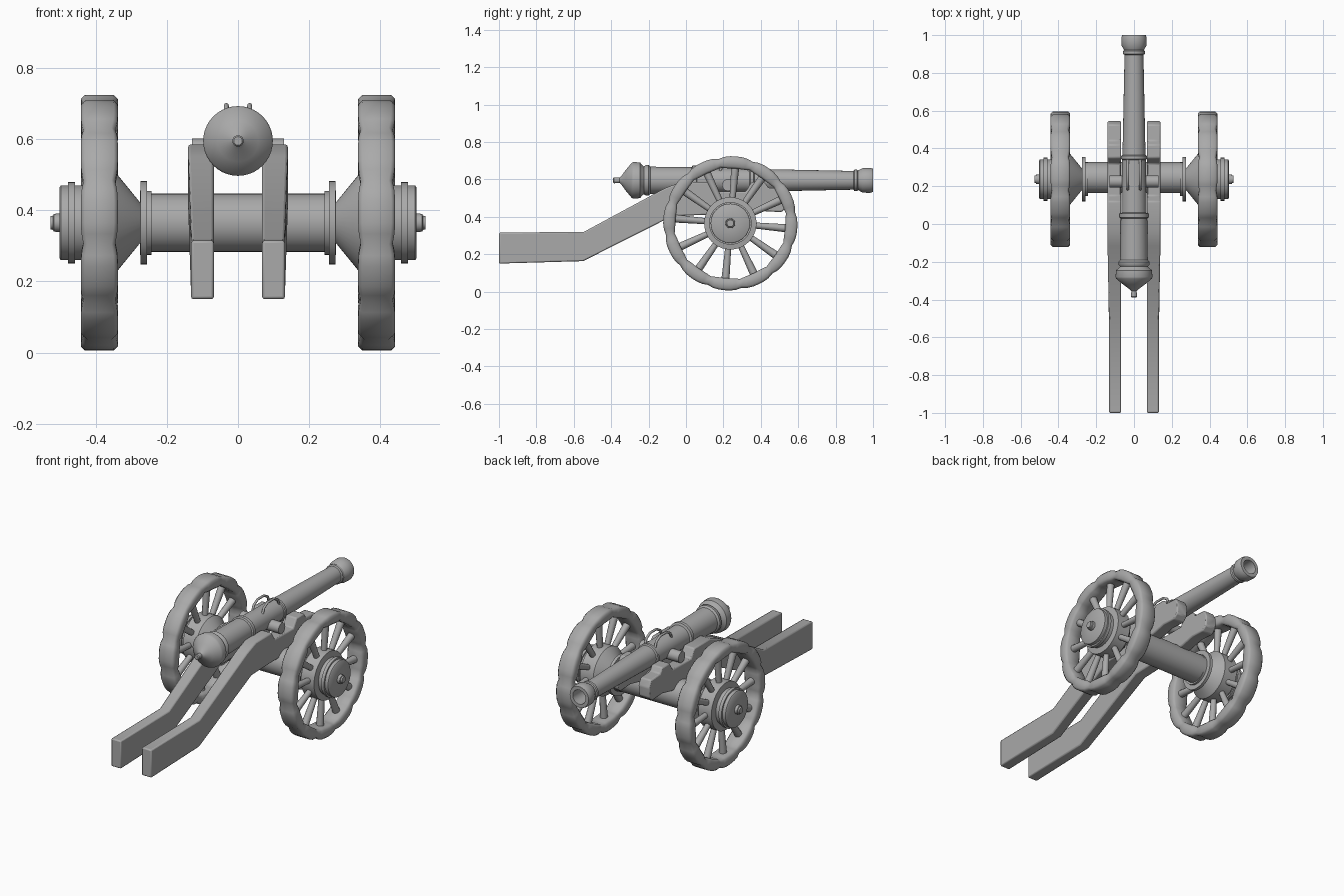
import bpy, bmesh, math
from mathutils import Vector, Matrix

cube = bpy.data.objects.get("Cube")
if cube:
    bpy.data.objects.remove(cube)

grey = bpy.data.materials.new("plain_grey")
grey.use_nodes = True
COLOUR = (0.4, 0.4, 0.4, 1)
grey.diffuse_color = COLOUR
grey.node_tree.nodes["Principled BSDF"].inputs["Base Color"].default_value = COLOUR

HUB_Y, HUB_Z, WHEEL_X = 0.237, 0.365, 0.39
BORE_Z = 0.595


def finish(name, bm, angle=40):
    """Turn a bmesh into a smooth-shaded object with sharp edges kept."""
    bmesh.ops.recalc_face_normals(bm, faces=bm.faces)
    me = bpy.data.meshes.new(name)
    bm.to_mesh(me)
    bm.free()
    me.materials.append(grey)
    me.shade_smooth()
    me.set_sharp_from_angle(angle=math.radians(angle))
    ob = bpy.data.objects.new(name, me)
    bpy.context.collection.objects.link(ob)
    return ob


def loft(bm, rings, closed=False):
    """Skin a list of vertex rings; loop round when closed, else cap the ends."""
    n = len(rings[0])
    pairs = list(zip(rings, rings[1:]))
    if closed:
        pairs.append((rings[-1], rings[0]))
    for a, b in pairs:
        for i in range(n):
            j = (i + 1) % n
            bm.faces.new((a[i], a[j], b[j], b[i]))
    if not closed:
        bm.faces.new(rings[0])
        bm.faces.new(rings[-1])


def lathe(name, profile, axis, centre, n=40):
    """Spin (position, radius) pairs about the x or y axis through centre."""
    bm = bmesh.new()
    rings = []
    for p, r in profile:
        ring = []
        for i in range(n):
            a = math.tau * i / n
            u, v = r * math.cos(a), r * math.sin(a)
            co = Vector((p, u, v)) if axis == "x" else Vector((u, p, v))
            ring.append(bm.verts.new(co + Vector(centre)))
        rings.append(ring)
    loft(bm, rings)
    return finish(name, bm)


# Barrel with cascabel, breech rings, muzzle swell and hollow bore
lathe("barrel", [
    (-0.39, 0.012), (-0.385, 0.016), (-0.355, 0.014), (-0.345, 0.024),
    (-0.32, 0.058), (-0.29, 0.094), (-0.28, 0.098), (-0.245, 0.095),
    (-0.235, 0.082), (-0.225, 0.074), (-0.215, 0.082), (-0.2, 0.082),
    (-0.19, 0.073), (0.03, 0.07), (0.035, 0.078), (0.055, 0.078),
    (0.06, 0.066), (0.34, 0.063), (0.345, 0.068), (0.36, 0.068),
    (0.365, 0.061), (0.895, 0.05), (0.9, 0.057), (0.915, 0.057),
    (0.92, 0.052), (0.945, 0.066), (0.985, 0.067), (1.0, 0.062),
    (1.0, 0.042), (0.75, 0.038)], "y", (0, 0, BORE_Z))

# Trunnions resting in the cheeks
lathe("trunnions", [(-0.13, 0.032), (0.13, 0.032)], "x", (0, 0.225, 0.57), 24)

# Axle body between the wheels
lathe("axle", [(-0.27, 0.082), (0.27, 0.082)], "x", (0, HUB_Y + 0.008, HUB_Z))


def cheek(side):
    """Bent trail beam with a notched head, extruded from its side outline."""
    outline = [
        (-1, 0.15), (-0.55, 0.163), (-0.07, 0.405), (0.1, 0.41),
        (0.33, 0.41), (0.42, 0.43), (0.51, 0.425), (0.54, 0.45),
        (0.545, 0.51), (0.525, 0.55), (0.44, 0.555), (0.42, 0.585),
        (0.35, 0.585), (0.32, 0.535), (0.15, 0.535), (0.12, 0.585),
        (-0.03, 0.585), (-0.115, 0.552), (-0.545, 0.32), (-1, 0.315)]
    bm = bmesh.new()
    rings = []
    for outer in (0, 1):
        ring = []
        for y, z in outline:
            x = 0.14 if z > 0.4 else 0.132
            ring.append(bm.verts.new((side * (x if outer else 0.068), y, z)))
        rings.append(ring)
    loft(bm, rings)
    ob = finish("left_cheek" if side > 0 else "right_cheek", bm)
    bev = ob.modifiers.new("soft_edges", "BEVEL")
    bev.width = 0.007
    bev.segments = 2
    bev.limit_method = "ANGLE"


def rim(name, side):
    """Wooden rim of twelve bulging segments."""
    bm = bmesh.new()
    rings = []
    bulge = (0, 0.75, 1, 1, 1, 0.75)
    steps = 12 * len(bulge)
    for k in range(steps):
        b = bulge[k % len(bulge)]
        a = math.tau * k / steps + math.radians(10)
        w = 0.045 + 0.007 * b
        ro, ri = 0.35 + 0.009 * b, 0.302 - 0.008 * b
        c = 0.011
        section = [(-w, ri + c), (-w, ro - c), (-w + c, ro), (w - c, ro),
                   (w, ro - c), (w, ri + c), (w - c, ri), (-w + c, ri)]
        rings.append([bm.verts.new((side * WHEEL_X + x,
                                    HUB_Y + r * math.cos(a),
                                    HUB_Z + r * math.sin(a)))
                      for x, r in section])
    loft(bm, rings, closed=True)
    finish(name, bm, 50)


def spokes(name, side):
    """Twelve round spokes that thicken towards the rim."""
    bm = bmesh.new()
    for k in range(12):
        a = math.radians(25 + 30 * k)
        d = Vector((0, math.cos(a), math.sin(a)))
        mid = Vector((side * WHEEL_X, HUB_Y, HUB_Z)) + d * 0.205
        turn = Vector((0, 0, 1)).rotation_difference(d).to_matrix().to_4x4()
        bmesh.ops.create_cone(bm, cap_ends=True, segments=12, radius1=0.015,
                              radius2=0.022, depth=0.22,
                              matrix=Matrix.Translation(mid) @ turn)
    finish(name, bm)


def wheel(side):
    word = "left" if side > 0 else "right"
    rim(word + "_rim", side)
    spokes(word + "_spokes", side)
    # Hub from the axle flange, through the inner cone, to the linchpin cap
    profile = [
        (0.243, 0.09), (0.256, 0.09), (0.256, 0.117), (0.274, 0.117),
        (0.276, 0.058), (0.338, 0.134), (0.345, 0.14), (0.43, 0.14),
        (0.435, 0.105), (0.459, 0.105), (0.459, 0.114), (0.478, 0.114),
        (0.478, 0.105), (0.498, 0.105), (0.502, 0.1), (0.502, 0.026),
        (0.518, 0.025), (0.52, 0.02), (0.528, 0.018)]
    lathe(word + "_hub", [(side * p, r) for p, r in profile], "x",
          (0, HUB_Y, HUB_Z))


def handle(side):
    """Arched lifting handle on top of the barrel."""
    word = "left" if side > 0 else "right"
    cu = bpy.data.curves.new(word + "_handle", "CURVE")
    cu.dimensions = "3D"
    cu.bevel_depth = 0.007
    cu.bevel_resolution = 2
    cu.use_fill_caps = True
    path = [(0.18, 0.64), (0.195, 0.675), (0.23, 0.695),
            (0.29, 0.695), (0.325, 0.675), (0.34, 0.635)]
    sp = cu.splines.new("POLY")
    sp.points.add(len(path) - 1)
    for pt, (y, z) in zip(sp.points, path):
        pt.co = (side * 0.033, y, z, 1)
    sp.use_smooth = True
    cu.materials.append(grey)
    bpy.context.collection.objects.link(bpy.data.objects.new(cu.name, cu))


for side in (-1, 1):
    cheek(side)
    wheel(side)
    handle(side)
